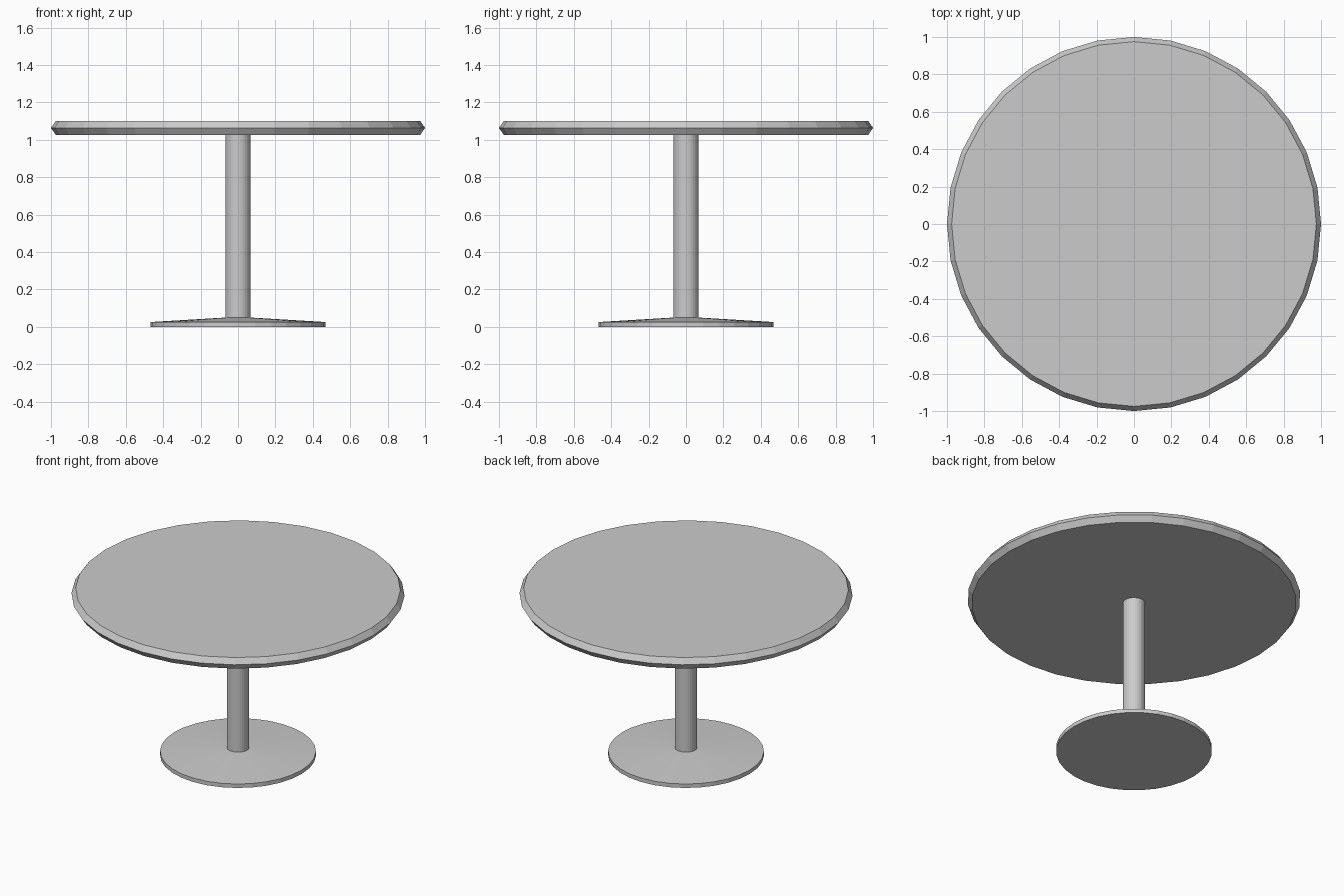
import bpy, bmesh
from math import cos, sin, tau

if "Cube" in bpy.data.objects:
    bpy.data.objects.remove(bpy.data.objects["Cube"])

SIDES = 32


def turned_part(name, profile, cap_start=True, cap_end=True):
    """Revolve a (radius, height) profile, listed bottom to top, about z."""
    bm = bmesh.new()
    rings = [[bm.verts.new((r * cos(tau * i / SIDES), r * sin(tau * i / SIDES), z))
              for i in range(SIDES)] for r, z in profile]
    for low, high in zip(rings, rings[1:]):
        for i in range(SIDES):
            j = (i + 1) % SIDES
            bm.faces.new((low[i], low[j], high[j], high[i]))
    if cap_start:
        bm.faces.new(rings[0][::-1])
    if cap_end:
        bm.faces.new(rings[-1])
    mesh = bpy.data.meshes.new(name)
    bm.to_mesh(mesh)
    bm.free()
    obj = bpy.data.objects.new(name, mesh)
    bpy.context.collection.objects.link(obj)
    return obj


# Round top with a bevelled, pointed rim
turned_part("table_top", [(0.975, 1.027), (1.0, 1.064), (0.975, 1.10)])

# Central column, meeting the top and the base
turned_part("column", [(0.067, 0.05), (0.067, 1.027)])

# Shallow conical foot plate
turned_part("base", [(0.468, 0.0), (0.468, 0.026), (0.067, 0.05)])
